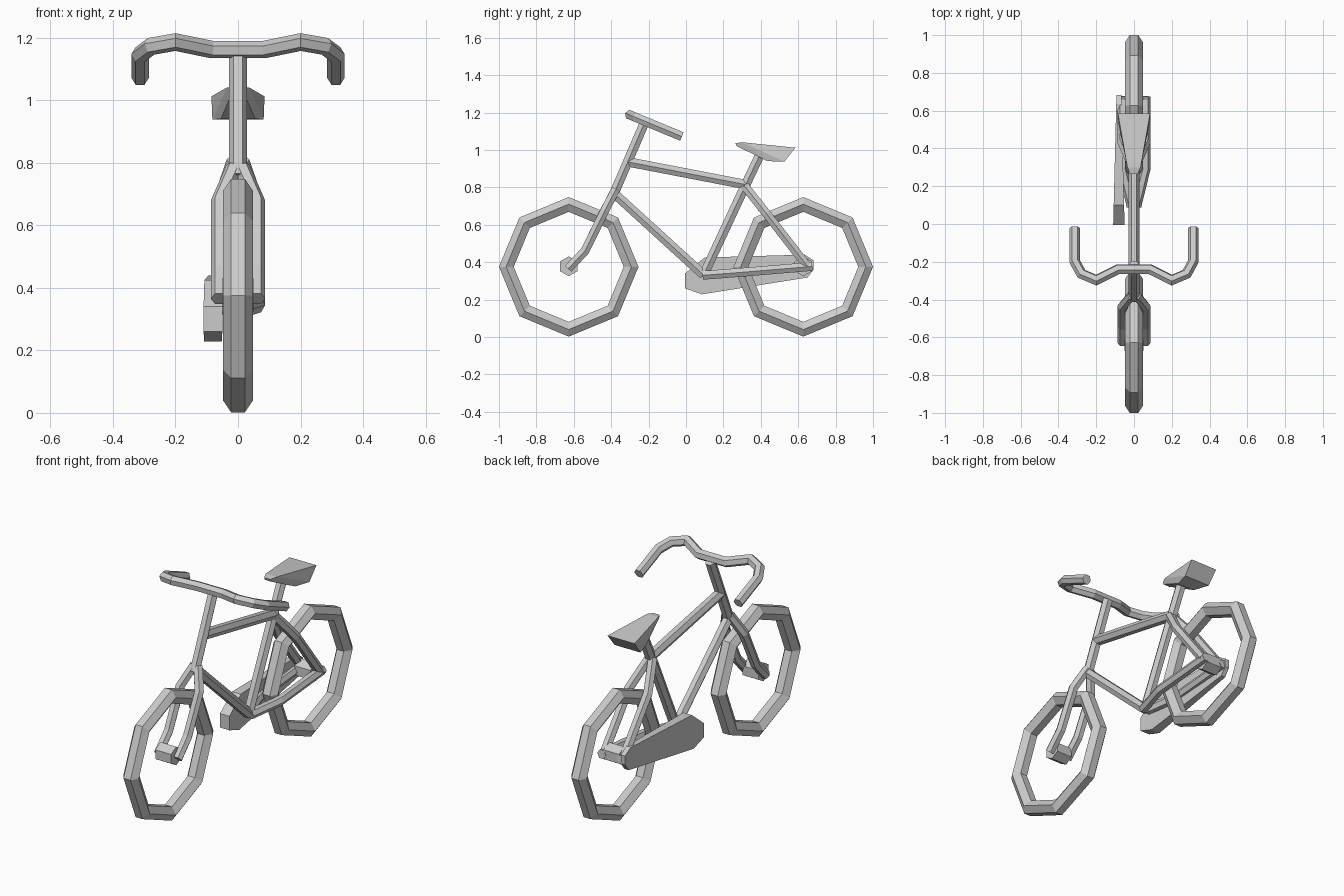
import bpy, bmesh
from math import cos, sin, pi
from mathutils import Vector as V

if "Cube" in bpy.data.objects:
    bpy.data.objects.remove(bpy.data.objects["Cube"])


def finish(name, bm, mirror=False):
    bmesh.ops.recalc_face_normals(bm, faces=bm.faces[:])
    me = bpy.data.meshes.new(name)
    bm.to_mesh(me)
    bm.free()
    ob = bpy.data.objects.new(name, me)
    bpy.context.collection.objects.link(ob)
    if mirror:
        ob.modifiers.new("Mirror", 'MIRROR').use_mirror_merge = False
    return ob


def skin(bm, rings, closed=False):
    """Bridge consecutive rings of points, capping the ends unless closed."""
    vs = [[bm.verts.new(p) for p in r] for r in rings]
    n = len(vs[0])
    for i in range(len(vs) if closed else len(vs) - 1):
        a, b = vs[i], vs[(i + 1) % len(vs)]
        for k in range(n):
            bm.faces.new((a[k], a[(k + 1) % n], b[(k + 1) % n], b[k]))
    if not closed:
        bm.faces.new(vs[0])
        bm.faces.new(vs[-1])


def tube(name, path, r=0.029, normal=None, mirror=False):
    """Six-sided tube with mitred bends."""
    pts = [V(p) for p in path]
    ref = V(normal) if normal else V((1, 0, 0)).cross(pts[-1] - pts[0])
    rings = []
    for i, p in enumerate(pts):
        t_in = (pts[max(i, 1)] - pts[max(i, 1) - 1]).normalized()
        j = min(i + 1, len(pts) - 1)
        bis = (t_in + (pts[j] - pts[j - 1]).normalized()).normalized()
        v = (ref - t_in * ref.dot(t_in)).normalized()
        u = v.cross(t_in)
        ring = []
        for k in range(6):
            o = (u * cos(k * pi / 3) + v * sin(k * pi / 3)) * r
            ring.append(p + o - t_in * (o.dot(bis) / t_in.dot(bis)))
        rings.append(ring)
    bm = bmesh.new()
    skin(bm, rings)
    return finish(name, bm, mirror)


# Octagonal tyres with hexagonal section, and hexagonal hubs
section = [(.373, .022), (.335, .048), (.294, .022),
           (.294, -.022), (.335, -.048), (.373, -.022)]
for label, y in (("front", -.627), ("rear", .627)):
    bm = bmesh.new()
    skin(bm, [[(x, y + r * cos(a), .375 + r * sin(a)) for r, x in section]
              for a in (k * pi / 4 for k in range(8))], closed=True)
    finish(label + "_tyre", bm)
    bm = bmesh.new()
    skin(bm, [[(x, y + .053 * sin(k * pi / 3), .378 + .053 * cos(k * pi / 3))
               for k in range(6)] for x in (-.05, .05)])
    finish(label + "_hub", bm)

# Frame tubes
bracket = (0, .094, .332)
tube("steering_tube", [(0, -.22, 1.15), (0, -.39, .755)])
tube("top_tube", [(0, -.31, .936), (0, .318, .815)])
tube("down_tube", [(0, -.382, .765), bracket])
tube("seat_tube", [bracket, (0, .318, .812), (0, .405, .995)])

# Paired fork legs and stays
tube("fork_legs", [(.012, -.378, .785), (.06, -.435, .675),
                   (.06, -.54, .46), (.06, -.63, .365)], .027, mirror=True)
tube("seat_stays", [(.01, .315, .805), (.06, .43, .66),
                    (.06, .655, .37)], .027, mirror=True)
tube("chain_stays", [(.012, .094, .33), (.06, .29, .345),
                     (.06, .675, .377)], .027, mirror=True)

# Drop handlebar lying in a tilted plane
half = [(.085, -.24), (.2, -.297), (.278, -.264), (.313, -.2), (.313, -.022)]
outline = [(-x, y) for x, y in reversed(half)] + half
tube("handlebar", [(x, y, 1.187 - .415 * (y + .3)) for x, y in outline],
     .028, normal=(0, .383, .924))

# Saddle as a convex wedge
bm = bmesh.new()
for x, y, z in ((.02, .265, 1.036), (.035, .30, 1.041), (.085, .585, 1.012),
                (.02, .27, 1.021), (.055, .436, .94), (.082, .527, .938)):
    for s in (-1, 1):
        bm.verts.new((s * x, y, z))
bmesh.ops.convex_hull(bm, input=bm.verts[:])
finish("saddle", bm)

# Chain guard, thinner towards the rear
profile = [(-.005, .26), (.085, .228), (.65, .318), (.682, .36),
           (.682, .41), (.635, .44), (.10, .425), (-.005, .34)]
bm = bmesh.new()
skin(bm, [[(-.08 + s * (.03 - .025 * y), y, z) for y, z in profile]
          for s in (-1, 1)])
finish("chain_guard", bm)
